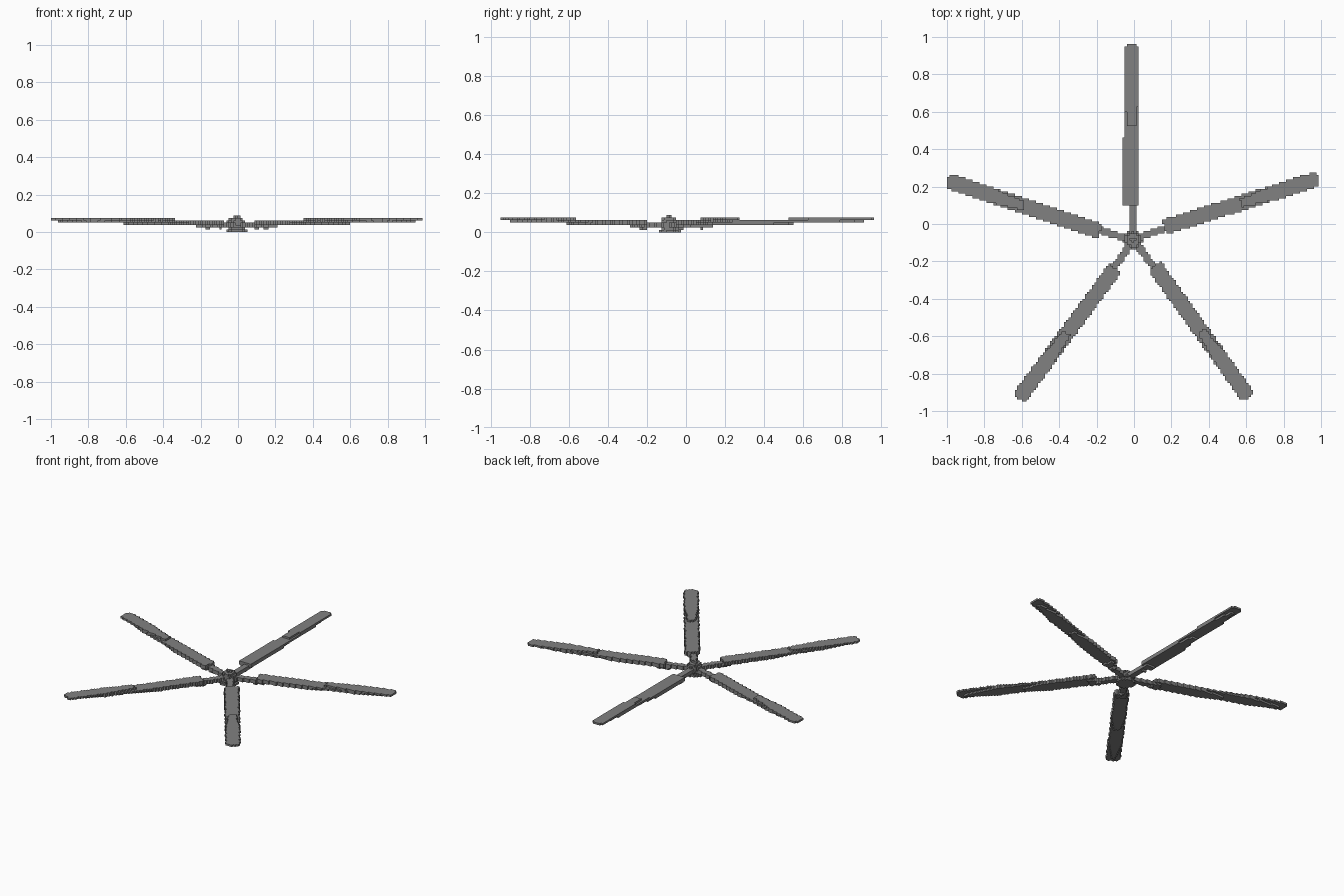
import bpy, bmesh, math
from mathutils import Vector

cube = bpy.data.objects.get("Cube")
if cube:
    bpy.data.objects.remove(cube)

V = 0.0125                    # block size
HX, HY = -0.006, -0.085       # rotor axis
LIMX, LIMY = 1.0, 0.9625      # outer bounds

grey = bpy.data.materials.new("rotor grey")
colour = (0.22, 0.22, 0.22, 1)
grey.diffuse_color = colour
grey.use_nodes = True
grey.node_tree.nodes["Principled BSDF"].inputs["Base Color"].default_value = colour

taken = set()                 # blocks used by any part


def fill(rule, layers, r_max):
    """Blocks whose centre satisfies rule(x, y, layer), measured from the axis."""
    cells = set()
    for i in range(-80, 80):
        for j in range(-77, 77):
            x, y = (i + 0.5) * V, (j + 0.5) * V
            if abs(x) > LIMX or abs(y) > LIMY or math.hypot(x - HX, y - HY) > r_max:
                continue
            for k in layers:
                if (i, j, k) not in taken and rule(x - HX, y - HY, k):
                    cells.add((i, j, k))
    taken.update(cells)
    return cells


def build(name, cells):
    """Mesh the outer skin of a set of blocks."""
    bm = bmesh.new()
    verts = {}

    def vert(p):
        if p not in verts:
            verts[p] = bm.verts.new(Vector(p) * V)
        return verts[p]

    for c in cells:
        for axis in range(3):
            for side in (0, 1):
                n = list(c)
                n[axis] += 1 if side else -1
                if tuple(n) in taken:
                    continue
                u, w = (axis + 1) % 3, (axis + 2) % 3
                quad = []
                for a, b in ((0, 0), (1, 0), (1, 1), (0, 1)):
                    p = list(c)
                    p[axis] += side
                    p[u] += a
                    p[w] += b
                    quad.append(vert(tuple(p)))
                bm.faces.new(quad if side else quad[::-1])
    mesh = bpy.data.meshes.new(name)
    bm.to_mesh(mesh)
    bm.free()
    mesh.materials.append(grey)
    obj = bpy.data.objects.new(name, mesh)
    bpy.context.collection.objects.link(obj)


def along(angle, x, y):
    """Distance along and across a spoke."""
    ca, sa = math.cos(angle), math.sin(angle)
    return x * ca + y * sa, y * ca - x * sa


def hub_rule(x, y, k):
    # base disc, neck, head and top pin
    radius = (0.054, 0.045, 0.05, 0.045, 0.042, 0.036, 0.014)[k]
    return math.hypot(x, y) < radius


def arm_rule(angle):
    def rule(x, y, k):
        r, s = along(angle, x, y)
        if k == 1:                                    # small pivot under the root
            return 0.155 < r < 0.175 and abs(s - 0.01) < 0.012
        reach = {2: 0.22, 3: 0.2}[k]
        return 0.02 < r < reach and abs(s - 0.004) < 0.019
    return rule


def blade_rule(angle):
    def rule(x, y, k):
        r, s = along(angle, x, y)
        s -= 0.014 * (1 - r)                          # slight sweep at the root
        a = abs(s)
        if not 0.18 < r < 1.045 or a > 0.041 or a + r > 1.068:
            return False
        top = r > 0.61 and a < 0.022 + (r - 0.61) * 0.1
        if k == 5:                                    # raised outer half
            return top
        if k == 4:                                    # middle sheet, thinning to the tip
            return not top or (r < 1.0 and a < 0.041 * (1.06 - r) / 0.25)
        if k == 3:                                    # lower sheet of the inner half
            return r < 0.63 and a < 0.041 * (0.72 - r) / 0.22
        return r < 0.225 and a < 0.03                 # root pad
    return rule


parts = [("hub", fill(hub_rule, range(7), 0.1))]
names = ["left_back", "back", "right_back", "right_front", "left_front"]
for n, name in enumerate(names):
    angle = math.radians(18.3 + 72 * n)
    parts.append((name + "_arm", fill(arm_rule(angle), (1, 2, 3), 0.25)))
    parts.append((name + "_blade", fill(blade_rule(angle), (2, 3, 4, 5), 1.06)))
for name, cells in parts:
    build(name, cells)
